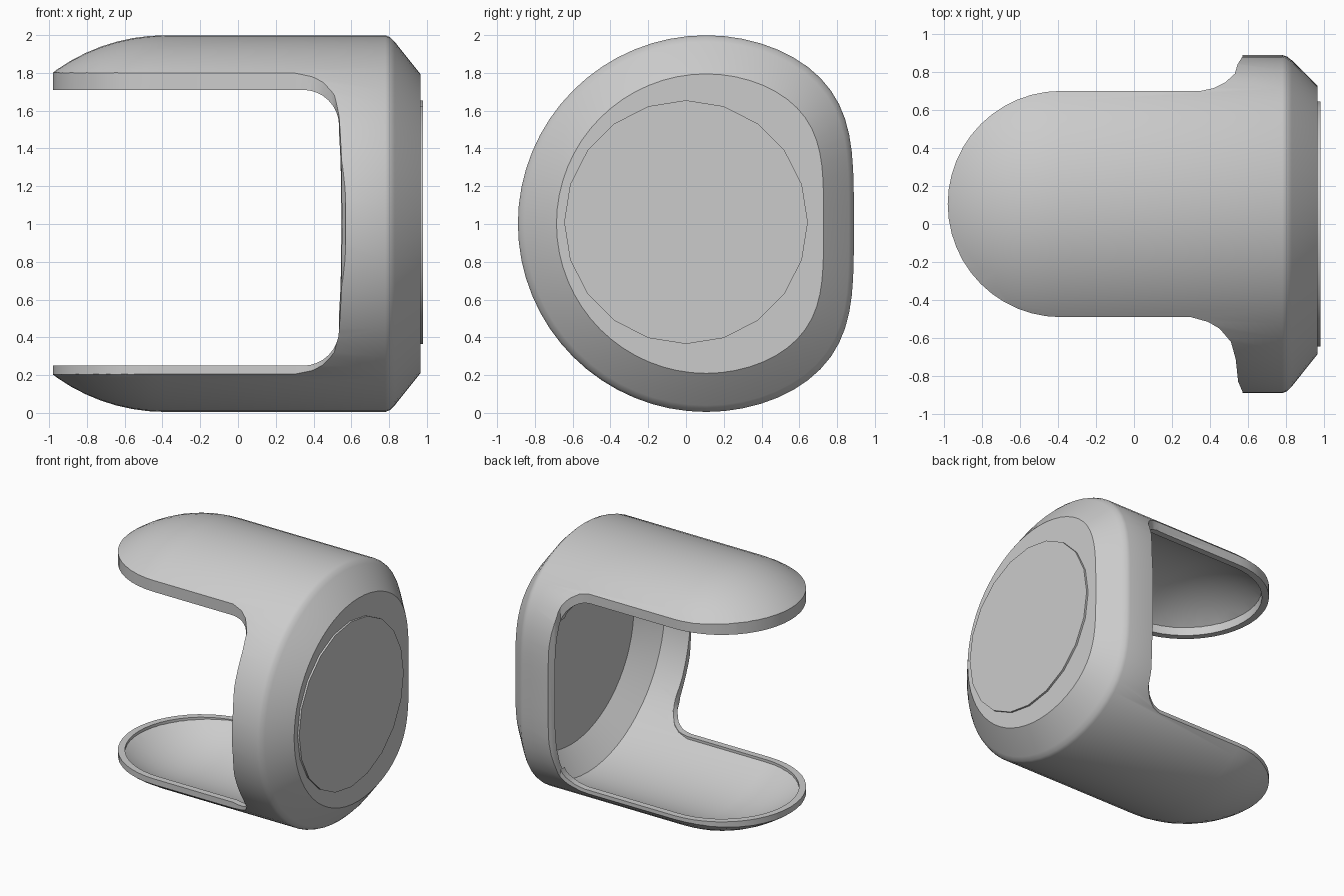
import bpy, bmesh, math

cube = bpy.data.objects.get("Cube")
if cube:
    bpy.data.objects.remove(cube, do_unlink=True)

grey = bpy.data.materials.new("plain_grey")
grey.use_nodes = True
colour = (0.6, 0.6, 0.6, 1)
grey.diffuse_color = colour
grey.node_tree.nodes["Principled BSDF"].inputs["Base Color"].default_value = colour

CY = 0.107      # axis of the round body
CZ = 1.002
TIP_X = -0.385  # where the rounded tongue tips begin
WALL = 0.05     # shell thickness


def make_object(name, rings):
    """Skin a list of equal-length point rings and cap both ends."""
    bm = bmesh.new()
    loops = [[bm.verts.new(p) for p in ring] for ring in rings]
    for a, b in zip(loops, loops[1:]):
        for i in range(len(a)):
            j = (i + 1) % len(a)
            bm.faces.new((a[i], a[j], b[j], b[i]))
    bm.faces.new(loops[0])
    bm.faces.new(loops[-1])
    bmesh.ops.recalc_face_normals(bm, faces=bm.faces)
    mesh = bpy.data.meshes.new(name)
    bm.to_mesh(mesh)
    bm.free()
    mesh.materials.append(grey)
    obj = bpy.data.objects.new(name, mesh)
    bpy.context.collection.objects.link(obj)
    return obj


def section(x, radius, scale, flat=0.215, n=64):
    """Round section whose back (+y) side is flattened."""
    ring = []
    for i in range(n):
        t = math.tau * i / n
        c = math.cos(t)
        y = radius * c - flat * max(c, 0) ** 4.5
        ring.append((x, CY + scale * y, CZ + scale * radius * math.sin(t)))
    return ring


def domed_body(name, radius, end_rings):
    """Spherical dome at -x, straight run, then the given end rings."""
    angles = [math.radians(a) for a in range(80, -1, -5)]
    rings = [(TIP_X - radius * math.sin(a), math.cos(a)) for a in angles]
    return make_object(name, [section(x, radius, s) for x, s in rings + end_rings])


def boolean(target, cutter, operation):
    mod = target.modifiers.new("cut", "BOOLEAN")
    mod.object = cutter
    mod.operation = operation
    mod.solver = "EXACT"
    bpy.context.view_layer.objects.active = target
    bpy.ops.object.modifier_apply(modifier=mod.name)
    bpy.data.objects.remove(cutter, do_unlink=True)


def arc(cx, cy, r, start, end, steps):
    return [(cx + r * math.cos(math.radians(start + (end - start) * i / steps)),
             cy + r * math.sin(math.radians(start + (end - start) * i / steps)))
            for i in range(steps + 1)]


def plan_outline(name, front_edge, back_edge, inset):
    """Round-ended tongue flaring into the end cup, extruded upright."""
    front = [(0.535, -0.71), (0.51, -0.62), (0.45, -0.55), (0.39, -0.515), (0.3, -0.49)]
    back = [(0.35, 0.7), (0.42, 0.715), (0.48, 0.745), (0.53, 0.79)]
    plan = ([(1.2, -1.2)] + front_edge + [(x, y + inset) for x, y in front]
            + arc(TIP_X, 0.105, 0.595 - inset, 270, 90, 24)
            + [(x, y - inset) for x, y in back] + back_edge + [(1.2, 1.2)])
    return make_object(name, [[(x, y, z) for x, y in plan] for z in (-0.5, 2.5)])


# Solid outer form with a bevelled end
shell = domed_body("shell", 0.997, [
    (0.78, 1), (0.805, 0.99), (0.83, 0.965), (0.965, 0.795)])
outer_plan = plan_outline("outer_plan", [(0.57, -1.2), (0.57, -0.88), (0.548, -0.83)],
                          [(0.545, 0.84), (0.57, 0.88), (0.57, 1.2)], 0)
boolean(shell, outer_plan, "INTERSECT")

# Side opening between the tongues, with rounded inner corners
R = 0.19
side = ([(-1.5, 0.25)] + arc(0.535 - R, 0.25 + R, R, -90, 0, 8)
        + arc(0.535 - R, 1.71 - R, R, 0, 90, 8) + [(-1.5, 1.71)])
opening = make_object("side_opening", [[(x, y, z) for x, z in side] for y in (-1.5, 1.5)])
boolean(shell, opening, "DIFFERENCE")

# Hollow interior, leaving an upright rim around the tongues
cavity = domed_body("cavity", 0.997 - WALL, [(0.77, 1), (0.915, 0.813)])
inner_plan = plan_outline("inner_plan", [(0.535, -1.2)], [(0.535, 1.2)], WALL)
boolean(cavity, inner_plan, "INTERSECT")
boolean(shell, cavity, "DIFFERENCE")

# Thin raised disc on the closed end
disc = make_object("end_disc", [
    [(x, 0.645 * math.cos(math.tau * i / 20), 1.01 + 0.645 * math.sin(math.tau * i / 20))
     for i in range(20)] for x in (0.955, 0.98)])

for obj in (shell, disc):
    bpy.ops.object.select_all(action="DESELECT")
    obj.select_set(True)
    bpy.context.view_layer.objects.active = obj
    bpy.ops.object.shade_smooth_by_angle(angle=math.radians(30))
